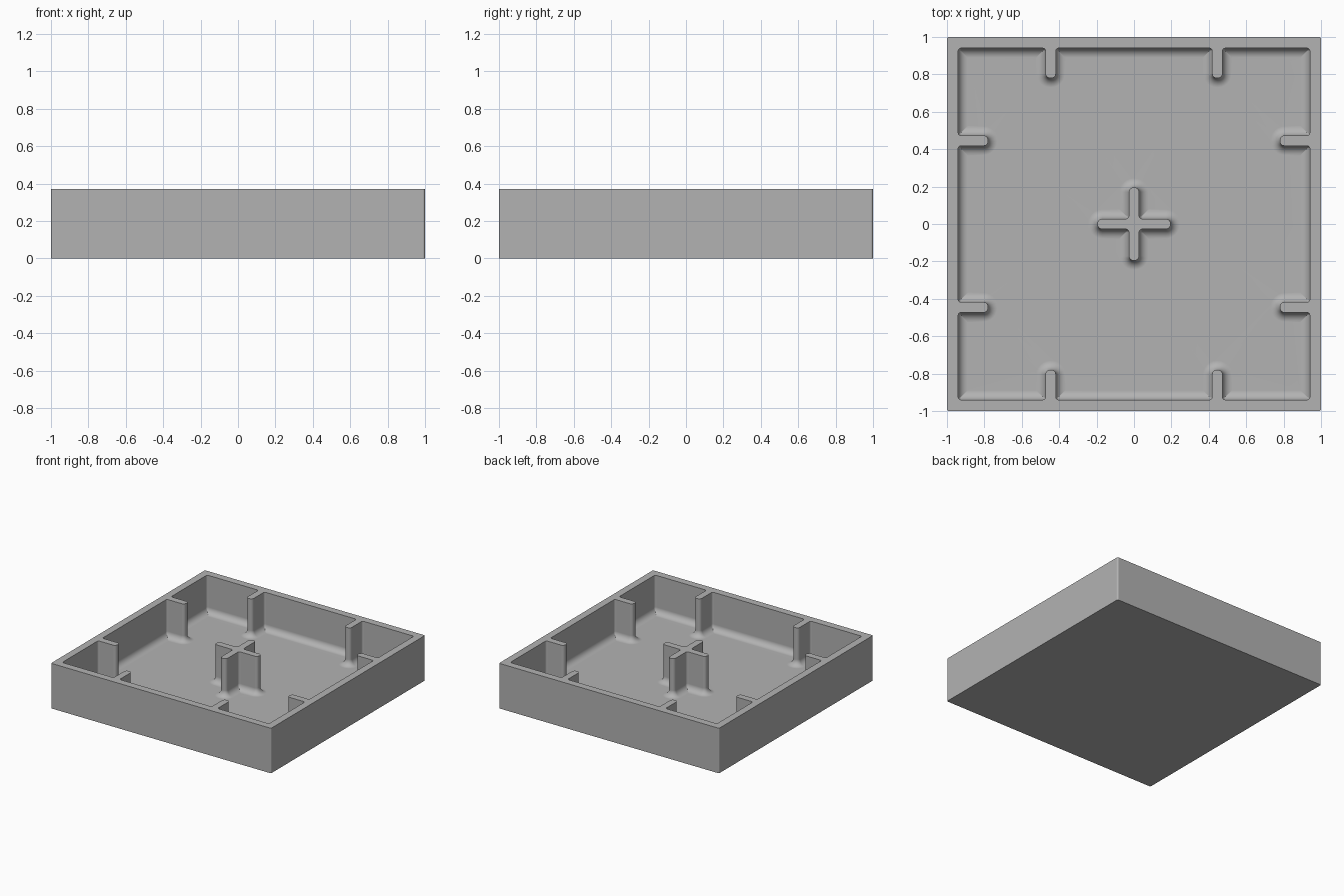
import bpy, bmesh, math
from mathutils import Vector

if "Cube" in bpy.data.objects:
    bpy.data.objects.remove(bpy.data.objects["Cube"])

HEIGHT, FLOOR, FILLET = 0.37, 0.06, 0.05
ARC, STEPS = 6, 8          # segments per rounded corner, rings per floor fillet


def four_sides(points):
    """Repeat one side's points around the centre by quarter turns."""
    out = []
    for k in range(4):
        c, s = round(math.cos(k * math.pi / 2)), round(math.sin(k * math.pi / 2))
        out += [Vector((c * x - s * y, s * x + c * y)) for x, y in points]
    return out


def rounded(points, radii, shift):
    """Move a closed outline to its left by shift and round every corner."""
    out, n = [], len(points)
    for i, p in enumerate(points):
        a = (p - points[i - 1]).normalized()
        b = (points[(i + 1) % n] - p).normalized()
        left_a, left_b = Vector((-a.y, a.x)), Vector((-b.y, b.x))
        turn = 1 if a.x * b.y - a.y * b.x > 0 else -1
        radius = max(radii[i] - turn * shift, 0.002)
        corner = p + (left_a + left_b) * shift
        centre = corner + (left_a + left_b) * turn * radius
        for k in range(ARC + 1):
            t = k / ARC * math.pi / 2
            out.append(centre - turn * radius * (left_a * math.cos(t) + left_b * math.sin(t)))
    return out


def ring(bm, outline, z):
    return [bm.verts.new((p.x, p.y, z)) for p in outline]


def bridge(bm, r1, r2):
    n = len(r1)
    for i in range(n):
        j = (i + 1) % n
        bm.faces.new((r1[i], r1[j], r2[j], r2[i]))


def wall_with_fillet(bm, points, radii, side):
    """Upright wall from the rim, flaring into the floor; gives top and floor rings."""
    top = last = ring(bm, rounded(points, radii, 0), HEIGHT)
    for k in range(STEPS + 1):
        t = k / STEPS * math.pi / 2
        d = side * FILLET * (1 - math.cos(t))
        new = ring(bm, rounded(points, radii, d), FLOOR + FILLET * (1 - math.sin(t)))
        bridge(bm, last, new)
        last = new
    return top, last


def fill_between(bm, r1, r2):
    edges = []
    for r in (r1, r2):
        for i, v in enumerate(r):
            w = r[(i + 1) % len(r)]
            edges.append(bm.edges.get((v, w)) or bm.edges.new((v, w)))
    bmesh.ops.triangle_fill(bm, edges=edges, use_beauty=True, normal=(0, 0, 1))


bm = bmesh.new()

# Outer shell and underside
square = four_sides([(1, -1)])
base = ring(bm, rounded(square, [0.012] * 4, 0), 0)
rim = ring(bm, rounded(square, [0.012] * 4, 0), HEIGHT)
bridge(bm, base, rim)
bm.faces.new(base[::-1])

# Cavity wall with two ribs per side
IN, TIP, LO, HI = 0.94, 0.78, 0.418, 0.473
side = [(IN, -IN), (IN, -HI), (TIP, -HI), (TIP, -LO), (IN, -LO),
        (IN, LO), (TIP, LO), (TIP, HI), (IN, HI)]
side_radii = [0.015, 0.015, 0.024, 0.024, 0.015, 0.015, 0.024, 0.024, 0.015]
cavity_top, cavity_floor = wall_with_fillet(bm, four_sides(side), side_radii * 4, 1)

# Central cross post
W, ARM = 0.0275, 0.195
arm = [(W, -W), (ARM, -W), (ARM, W)]
cross_top, cross_floor = wall_with_fillet(bm, four_sides(arm), [0.018, 0.024, 0.024] * 4, -1)
bm.faces.new(cross_top)

# Rim and floor
fill_between(bm, rim, cavity_top)
fill_between(bm, cavity_floor, cross_floor)
bmesh.ops.recalc_face_normals(bm, faces=bm.faces)

mesh = bpy.data.meshes.new("ribbed_tray")
bm.to_mesh(mesh)
bm.free()
tray = bpy.data.objects.new("ribbed_tray", mesh)
bpy.context.collection.objects.link(tray)

grey = bpy.data.materials.new("plain grey")
grey.diffuse_color = (0.45, 0.45, 0.45, 1)
grey.use_nodes = True
grey.node_tree.nodes["Principled BSDF"].inputs["Base Color"].default_value = grey.diffuse_color
mesh.materials.append(grey)

# Smooth fillets, crisp rims, flat-looking floor
bpy.context.view_layer.objects.active = tray
tray.select_set(True)
bpy.ops.object.shade_smooth_by_angle(angle=math.radians(35))
weighted = tray.modifiers.new("even_shading", 'WEIGHTED_NORMAL')
weighted.keep_sharp = True
